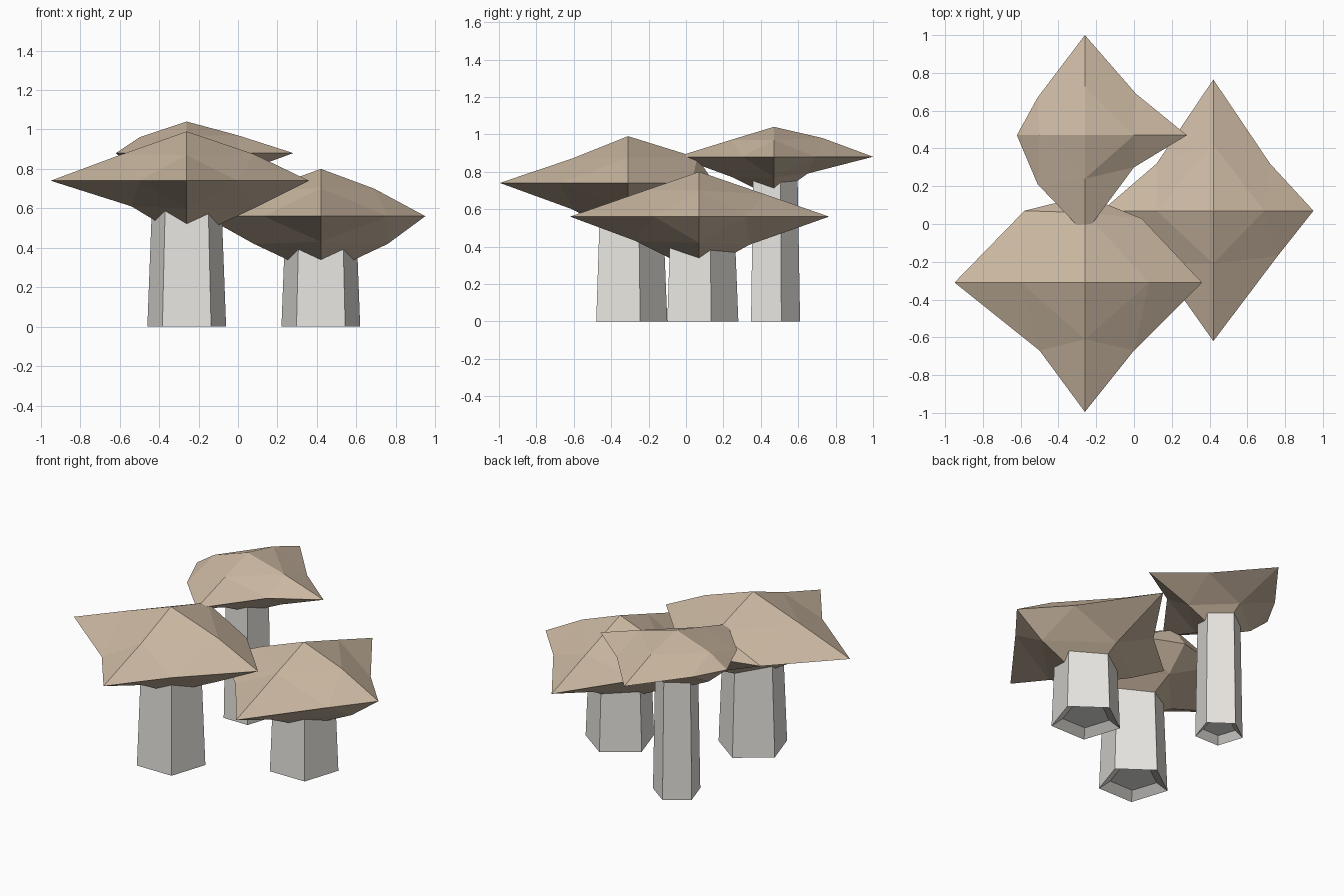
import bpy, bmesh
from math import cos, sin, pi

if "Cube" in bpy.data.objects:
    bpy.data.objects.remove(bpy.data.objects["Cube"])


def material(name, color):
    m = bpy.data.materials.new(name)
    m.diffuse_color = (*color, 1)
    m.use_nodes = True
    m.node_tree.nodes["Principled BSDF"].inputs["Base Color"].default_value = m.diffuse_color
    return m


CAP = material("cap_tan", (0.60, 0.48, 0.36))
STEM = material("stem_pale", (0.80, 0.78, 0.74))
DIRS = [(1, 0), (0, 1), (-1, 0), (0, -1)]  # right, back, left, front


def finish(bm, name, mat, loc):
    bmesh.ops.recalc_face_normals(bm, faces=bm.faces)
    me = bpy.data.meshes.new(name)
    bm.to_mesh(me)
    bm.free()
    me.materials.append(mat)
    ob = bpy.data.objects.new(name, me)
    ob.location = loc
    bpy.context.collection.objects.link(ob)


# Cap: octahedron with every edge split once and pulled to shape
def cap(name, loc, top, bottom, reach, rim, upper, lower):
    bm = bmesh.new()
    corner = [bm.verts.new((dx * r, dy * r, 0)) for (dx, dy), r in zip(DIRS, reach)]
    side = [bm.verts.new((x, y, 0)) for x, y in rim]
    for pole_z, mids in ((top, upper), (bottom, lower)):
        pole = bm.verts.new((0, 0, pole_z))
        mid = [bm.verts.new((dx * r, dy * r, z)) for (dx, dy), (r, z) in zip(DIRS, mids)]
        for i in range(4):
            j = (i + 1) % 4
            for tri in ((pole, mid[i], mid[j]), (mid[i], side[i], mid[j]),
                        (mid[i], corner[i], side[i]), (mid[j], side[i], corner[j])):
                bm.faces.new(tri)
    finish(bm, name, CAP, loc)


# Stem: tapered pentagon with a shallow recess under the foot
def stem(name, loc, r0, r1, height):
    bm = bmesh.new()
    rings = []
    for r, z in ((r0 * 0.68, 0.04), (r0, 0), (r1, height)):
        rings.append([bm.verts.new((r * cos(pi / 2 + k * 2 * pi / 5),
                                    r * sin(pi / 2 + k * 2 * pi / 5), z)) for k in range(5)])
    for a, b in zip(rings, rings[1:]):
        for k in range(5):
            n = (k + 1) % 5
            bm.faces.new((a[k], a[n], b[n], b[k]))
    bm.faces.new(rings[0])
    bm.faces.new(rings[-1])
    finish(bm, name, STEM, loc)


# Front left mushroom
cap("front_left_cap", (-0.26, -0.31, 0.74), 0.25, -0.30,
    reach=(0.62, 0.46, 0.69, 0.685),
    rim=((0.30, 0.34), (-0.32, 0.38), (-0.24, -0.36), (0.26, -0.36)),
    upper=((0.34, 0.135), (0.37, 0.135), (0.34, 0.13), (0.30, 0.13)),
    lower=((0.34, -0.14), (0.32, -0.14), (0.28, -0.13), (0.30, -0.14)))
stem("front_left_stem", (-0.26, -0.31, 0), 0.21, 0.182, 0.70)

# Right mushroom
cap("right_cap", (0.42, 0.07, 0.56), 0.24, -0.30,
    reach=(0.53, 0.695, 0.59, 0.69),
    rim=((0.30, 0.25), (-0.30, 0.25), (-0.29, -0.28), (0.34, -0.24)),
    upper=((0.27, 0.14), (0.35, 0.12), (0.30, 0.13), (0.28, 0.143)),
    lower=((0.34, -0.14), (0.27, -0.15), (0.34, -0.14), (0.34, -0.13)))
stem("right_stem", (0.42, 0.07, 0), 0.21, 0.189, 0.52)

# Back left mushroom
cap("back_left_cap", (-0.26, 0.47, 0.88), 0.16, -0.22,
    reach=(0.54, 0.53, 0.36, 0.52),
    rim=((0.27, 0.22), (-0.25, 0.20), (-0.25, -0.26), (0.26, -0.17)),
    upper=((0.26, 0.09), (0.26, 0.10), (0.24, 0.08), (0.23, 0.09)),
    lower=((0.24, -0.11), (0.18, -0.09), (0.23, -0.11), (0.22, -0.11)))
stem("back_left_stem", (-0.26, 0.465, 0), 0.145, 0.13, 0.86)
